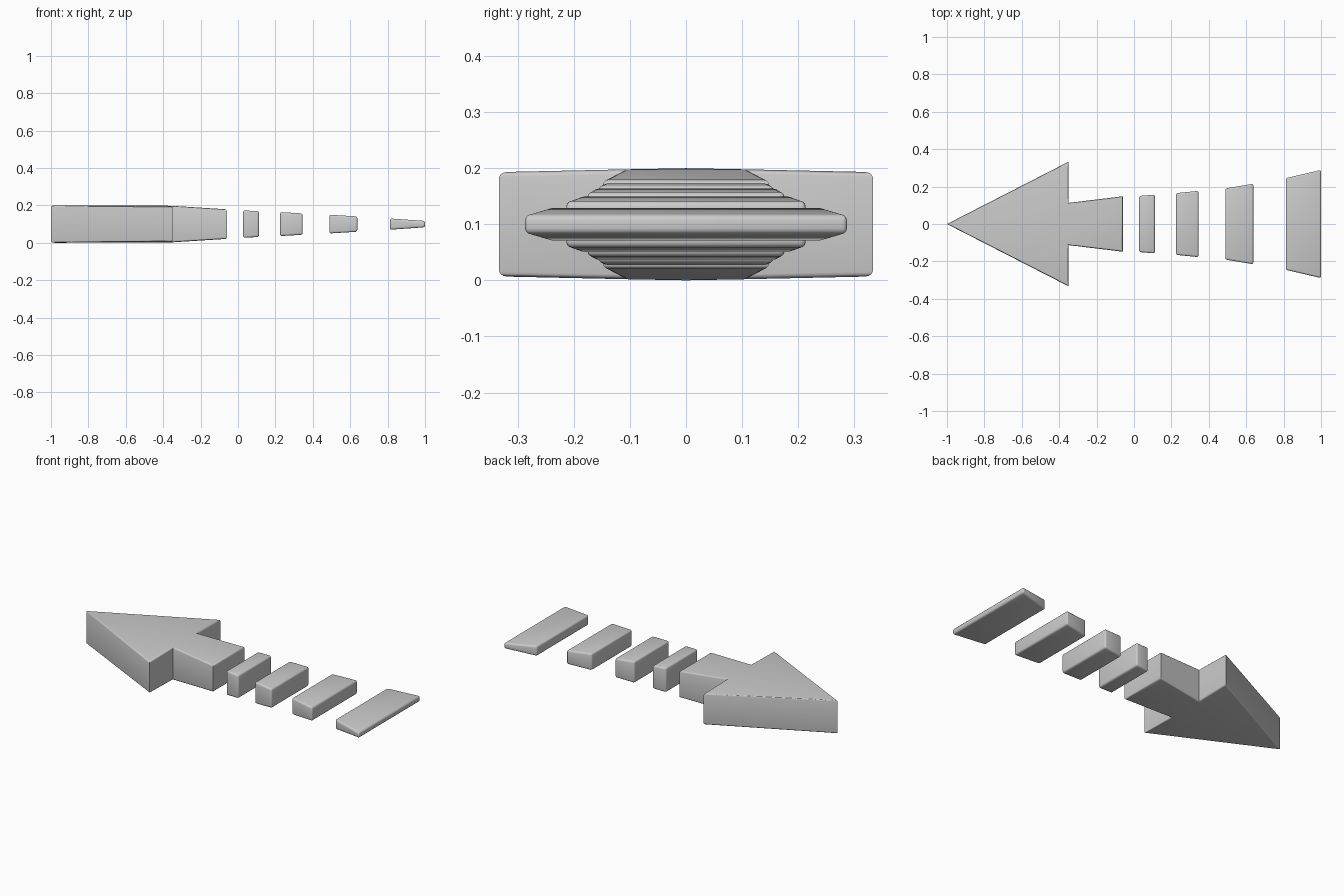
import bpy, bmesh
from math import radians

if "Cube" in bpy.data.objects:
    bpy.data.objects.remove(bpy.data.objects["Cube"])

MID = 0.1  # height of the symmetry plane


def slab(name, outline, caps, bevel, all_edges):
    """Slab mirrored about MID; outline points are (x, y, half thickness)."""
    bm = bmesh.new()
    top = [bm.verts.new((x, y, MID + h)) for x, y, h in outline]
    bot = [bm.verts.new((x, y, MID - h)) for x, y, h in outline]
    for cap in caps:
        bm.faces.new([top[i] for i in cap])
        bm.faces.new([bot[i] for i in reversed(cap)])
    n = len(outline)
    rim = []
    for i in range(n):
        j = (i + 1) % n
        bm.faces.new((top[i], bot[i], bot[j], top[j]))
        rim += [bm.edges.get((top[i], top[j])), bm.edges.get((bot[i], bot[j]))]
    bmesh.ops.recalc_face_normals(bm, faces=bm.faces)
    bmesh.ops.bevel(bm, geom=list(bm.edges) if all_edges else rim, offset=bevel,
                    offset_type='OFFSET', segments=3, profile=0.5,
                    affect='EDGES', clamp_overlap=True)
    mesh = bpy.data.meshes.new(name)
    bm.to_mesh(mesh)
    bm.free()
    obj = bpy.data.objects.new(name, mesh)
    bpy.context.collection.objects.link(obj)
    bpy.ops.object.select_all(action='DESELECT')
    obj.select_set(True)
    bpy.context.view_layer.objects.active = obj
    bpy.ops.object.shade_smooth_by_angle(angle=radians(40))
    return obj


# Arrow head with its flaring shaft
slab("arrow_head",
     [(-1, 0, 0.1), (-0.35, -0.333, 0.093), (-0.35, -0.113, 0.098),
      (-0.06, -0.148, 0.079), (-0.06, 0.148, 0.079),
      (-0.35, 0.113, 0.098), (-0.35, 0.333, 0.093)],
     [(0, 1, 2), (0, 2, 5), (0, 5, 6), (2, 3, 4, 5)], 0.009, False)

# Tail bars, widening and thinning: x0, x1, y0, y1, half thickness h0, h1
bars = [(0.027, 0.112, 0.150, 0.157, 0.073, 0.069),
        (0.225, 0.345, 0.165, 0.177, 0.064, 0.057),
        (0.488, 0.638, 0.190, 0.215, 0.050, 0.041),
        (0.812, 1.0, 0.245, 0.289, 0.030, 0.017)]
for k, (x0, x1, y0, y1, h0, h1) in enumerate(bars, 1):
    slab(f"tail_bar_{k}",
         [(x0, -y0, h0), (x1, -y1, h1), (x1, y1, h1), (x0, y0, h0)],
         [(0, 1, 2, 3)], 0.01, True)
